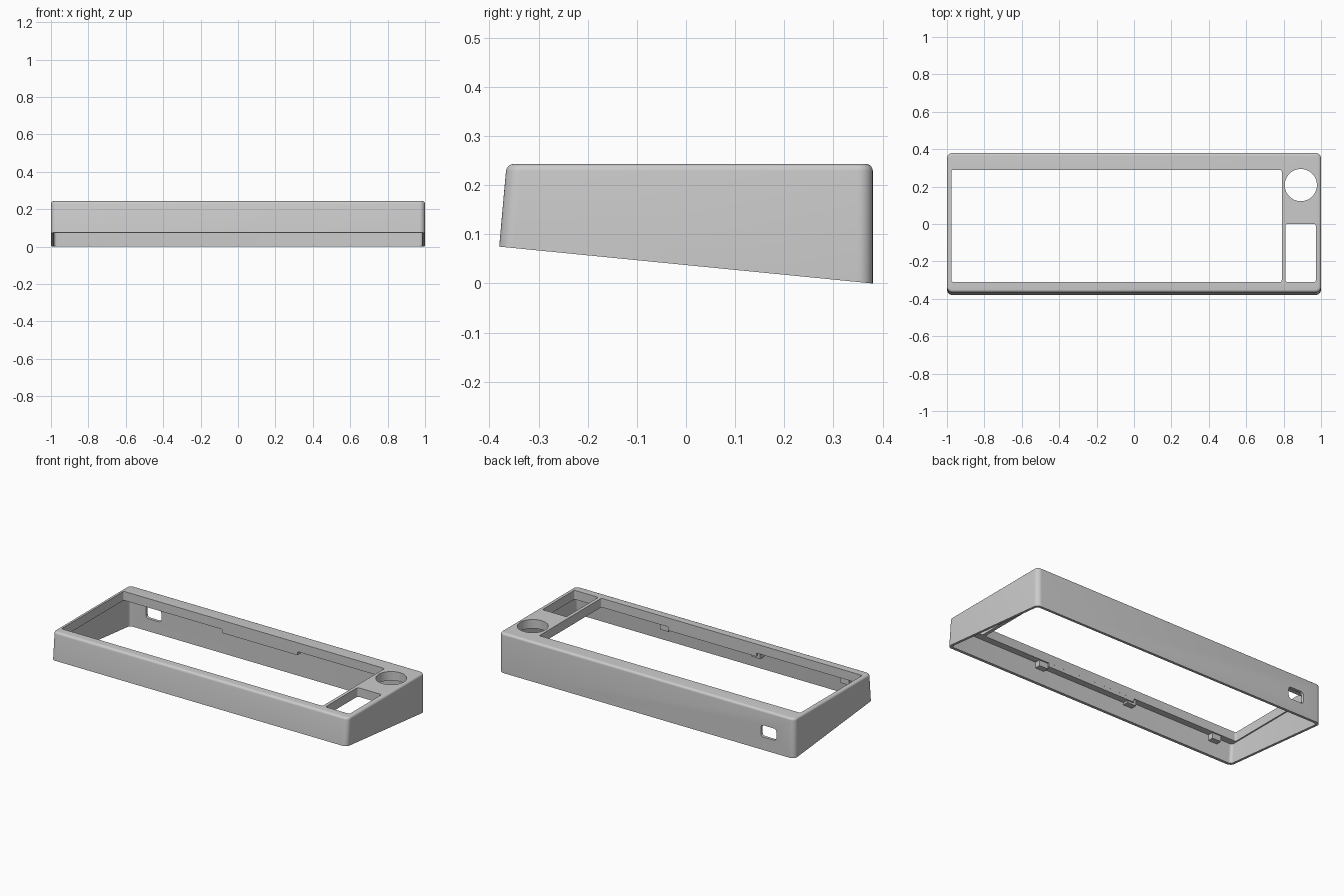
import bpy, bmesh, math

if "Cube" in bpy.data.objects:
    bpy.data.objects.remove(bpy.data.objects["Cube"])

grey = bpy.data.materials.new("light_grey")
grey.diffuse_color = (0.6, 0.6, 0.6, 1)
grey.use_nodes = True
grey.node_tree.nodes["Principled BSDF"].inputs["Base Color"].default_value = grey.diffuse_color


def new_object(name, bm):
    bmesh.ops.recalc_face_normals(bm, faces=bm.faces)
    mesh = bpy.data.meshes.new(name)
    bm.to_mesh(mesh)
    bm.free()
    mesh.materials.append(grey)
    ob = bpy.data.objects.new(name, mesh)
    bpy.context.collection.objects.link(ob)
    return ob


def block(name, x0, x1, profile, r_side=0.0, r_top=0.0):
    """Side profile (y, z) swept along x: front low, front high, back high, back low."""
    bm = bmesh.new()
    a = [bm.verts.new((x0, y, z)) for y, z in profile]
    b = [bm.verts.new((x1, y, z)) for y, z in profile]
    bm.faces.new(a)
    bm.faces.new(b[::-1])
    for i in range(4):
        j = (i + 1) % 4
        bm.faces.new((a[i], b[i], b[j], a[j]))
    if r_side:  # upright corners
        edges = [e for e in bm.edges
                 if abs(e.verts[0].co.x - e.verts[1].co.x) < 1e-5
                 and abs(e.verts[0].co.z - e.verts[1].co.z) > 0.1]
        bmesh.ops.bevel(bm, geom=edges, offset=r_side, segments=8,
                        affect='EDGES', profile=0.5)
    if r_top:  # rim around the top
        top = max(v.co.z for v in bm.verts)
        edges = [e for e in bm.edges if all(v.co.z > top - 1e-4 for v in e.verts)]
        bmesh.ops.bevel(bm, geom=edges, offset=r_top, segments=5,
                        affect='EDGES', profile=0.5)
    return new_object(name, bm)


def box(name, x0, x1, y0, y1, z0, z1, r=0.0):
    return block(name, x0, x1, [(y0, z0), (y0, z1), (y1, z1), (y1, z0)], r)


def cut(target, cutter):
    cutter.hide_render = True
    mod = target.modifiers.new("cut", 'BOOLEAN')
    mod.operation = 'DIFFERENCE'
    mod.solver = 'EXACT'
    mod.object = cutter
    bpy.context.view_layer.objects.active = target
    bpy.ops.object.modifier_apply(modifier=mod.name)
    bpy.data.objects.remove(cutter)


TOP, LIP = 0.243, 0.188

# Wedge shaped outer shell
case = block("case", -1, 1,
             [(-0.38, 0.075), (-0.365, TOP), (0.38, TOP), (0.38, 0.0)],
             r_side=0.03, r_top=0.014)

# Hollow underside, leaving thin walls and a top plate
cut(case, block("cavity", -0.985, 0.985,
                [(-0.371, -0.05), (-0.35, LIP), (0.362, LIP), (0.362, -0.05)],
                r_side=0.018))

# Main key window and small side window
cut(case, box("key_window", -0.977, 0.79, -0.31, 0.29, 0.1, 0.4, 0.01))
cut(case, box("side_window", 0.81, 0.972, -0.31, 0.0, 0.1, 0.4, 0.01))

# Round knob hole
bm = bmesh.new()
bmesh.ops.create_cone(bm, cap_ends=True, segments=64, radius1=0.086,
                      radius2=0.086, depth=0.3)
bmesh.ops.translate(bm, verts=bm.verts, vec=(0.892, 0.208, 0.25))
cut(case, new_object("knob_hole", bm))

# Cable port through the back wall
bm = bmesh.new()
bmesh.ops.create_cube(bm, size=1)
bmesh.ops.scale(bm, verts=bm.verts, vec=(0.105, 0.1, 0.072))
bmesh.ops.translate(bm, verts=bm.verts, vec=(-0.825, 0.38, 0.115))
edges = [e for e in bm.edges if abs(e.verts[0].co.y - e.verts[1].co.y) > 0.05]
bmesh.ops.bevel(bm, geom=edges, offset=0.018, segments=5, affect='EDGES', profile=0.5)
cut(case, new_object("cable_port", bm))

# Smooth the rounded corners, keep sharp edges
bpy.ops.object.select_all(action='DESELECT')
case.select_set(True)
bpy.context.view_layer.objects.active = case
bpy.ops.object.shade_smooth_by_angle(angle=math.radians(30))

# Thicker middle of the lip along the front and back
box("front_lip_pad", -0.26, 0.34, -0.35, -0.3102, LIP - 0.022, LIP + 0.002)
box("back_lip_pad", -0.31, 0.2, 0.2902, 0.364, LIP - 0.022, LIP + 0.002)

# Small clips under the front lip
for i, x in enumerate((0.37, -0.25, -0.85)):
    box(f"front_clip_{i + 1}", x - 0.03, x + 0.03, -0.355, -0.318, LIP - 0.034, LIP + 0.001)
